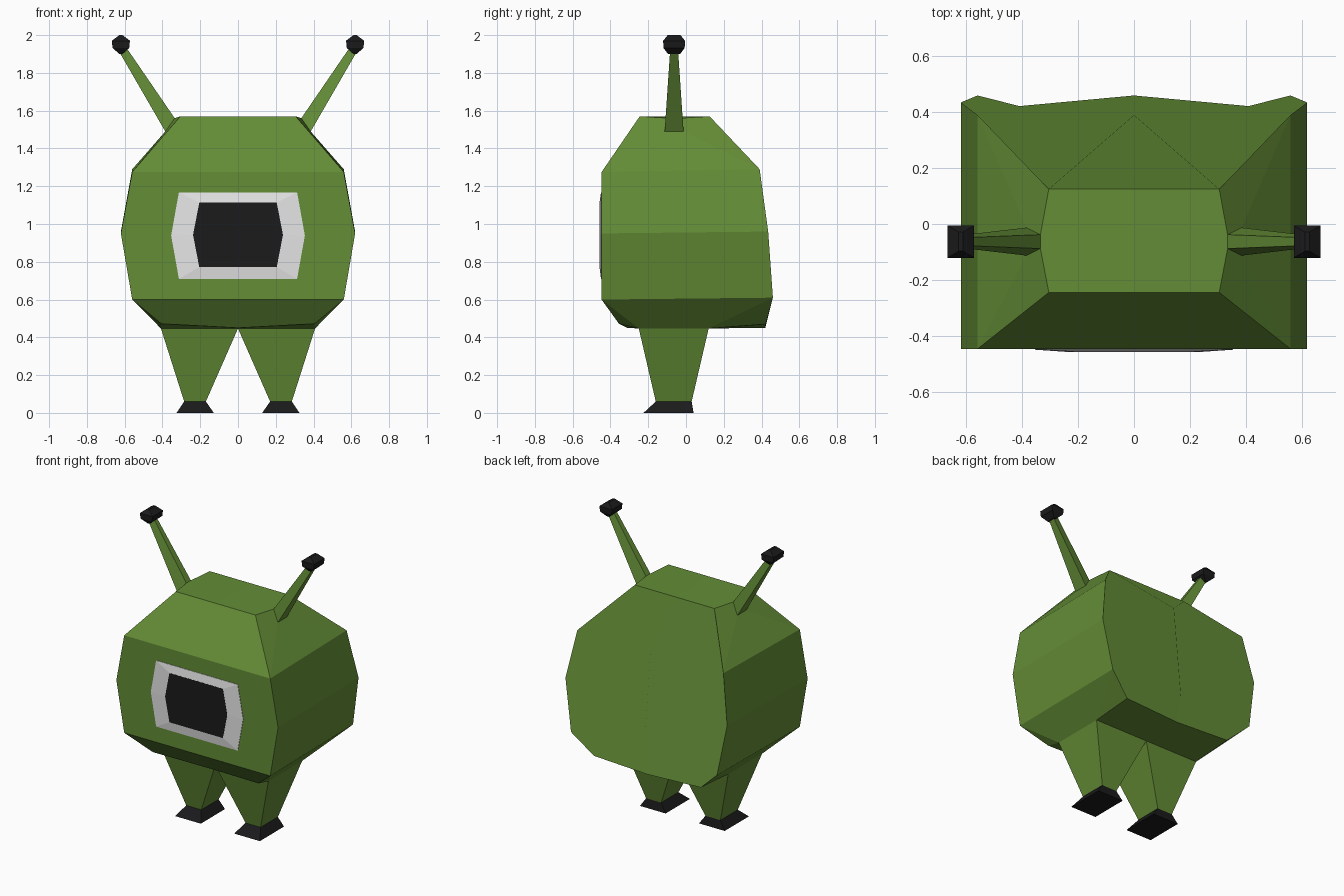
import bpy, bmesh

if "Cube" in bpy.data.objects:
    bpy.data.objects.remove(bpy.data.objects["Cube"])


def material(name, rgb):
    m = bpy.data.materials.new(name)
    m.diffuse_color = (*rgb, 1.0)
    m.use_nodes = True
    m.node_tree.nodes["Principled BSDF"].inputs["Base Color"].default_value = m.diffuse_color
    return m


GREEN = material("leaf green", (0.127, 0.266, 0.037))
BLACK = material("near black", (0.0105, 0.0105, 0.0115))
GREY = material("light grey", (0.82, 0.82, 0.82))


def make(name, verts, faces, mat):
    """Flat shaded mesh object with outward normals."""
    bm = bmesh.new()
    vs = [bm.verts.new(v) for v in verts]
    for f in faces:
        bm.faces.new([vs[i] for i in f])
    bmesh.ops.recalc_face_normals(bm, faces=bm.faces)
    me = bpy.data.meshes.new(name)
    bm.to_mesh(me)
    bm.free()
    me.materials.append(mat)
    ob = bpy.data.objects.new(name, me)
    bpy.context.collection.objects.link(ob)
    return ob


def mirror(ob, merge=False):
    m = ob.modifiers.new("mirror", 'MIRROR')
    m.use_mirror_merge = merge
    m.merge_threshold = 0.0005
    return ob


def loft(name, rings, mat, cap_start=False, cap_end=False):
    """Join rings of equal length, with optional end caps."""
    n = len(rings[0])
    faces = [(r * n + i, r * n + (i + 1) % n, (r + 1) * n + (i + 1) % n, (r + 1) * n + i)
             for r in range(len(rings) - 1) for i in range(n)]
    last = (len(rings) - 1) * n
    if cap_start:
        faces.append(tuple(range(n)))
    if cap_end:
        faces.append(tuple(range(last, last + n)))
    return make(name, [v for r in rings for v in r], faces, mat)


def rect(x0, x1, y0, y1, z):
    return [(x0, y0, z), (x1, y0, z), (x1, y1, z), (x0, y1, z)]


AY = -0.063       # antenna y position
FY = -0.447       # front plane
antenna_root = [(0.335, AY - 0.025, 1.56), (0.335, AY + 0.025, 1.56),
                (0.385, AY + 0.05, 1.49), (0.385, AY - 0.05, 1.49)]
leg_top = rect(0.0, 0.408, -0.25, 0.12, 0.447)

# Body: right half with openings for antenna, leg and visor, mirrored across x = 0
body = [
    (0, -0.245, 1.57), (0.305, -0.245, 1.57),      # 0-1 top front
    (0, 0.125, 1.57), (0.305, 0.125, 1.57),        # 2-3 top back
    (0, FY, 1.275), (0.56, FY, 1.275),             # 4-5 front shoulder
    (0.62, FY, 0.95), (0.56, FY, 0.60),            # 6-7 front side
    (0, FY, 0.60),                                 # 8 front low centre
    (0.405, -0.355, 0.472), (0, -0.31, 0.45),      # 9-10 bottom front
    (0, 0.39, 1.29), (0.56, 0.39, 1.29),           # 11-12 back shoulder
    (0.62, 0.435, 0.96), (0.56, 0.46, 0.61),       # 13-14 back side
    (0, 0.46, 0.61),                               # 15 back low centre
    (0.41, 0.422, 0.47), (0, 0.42, 0.45),          # 16-17 bottom back
    (0, FY, 0.71), (0.313, FY, 0.71), (0.354, FY, 0.939),
    (0.313, FY, 1.168), (0, FY, 1.168),            # 18-22 visor opening
] + antenna_root + leg_top                         # 23-26, 27-30
body_faces = [
    (0, 1, 23, 24, 3, 2),                                # top
    (1, 0, 4, 5),                                        # front slope
    (4, 5, 6, 7, 8, 18, 19, 20, 21, 22),                 # front
    (8, 7, 9, 10),                                       # front chin
    (1, 23, 26, 5), (26, 25, 12, 5), (25, 24, 3, 12),    # upper side
    (5, 6, 13, 12), (6, 7, 14, 13),                      # side
    (7, 9, 28), (7, 28, 29, 14), (14, 29, 16),           # lower side
    (9, 10, 27, 28), (29, 30, 17, 16),                   # bottom
    (2, 3, 12, 13, 14, 16, 17, 15, 11),                  # back
]
mirror(make("body", body, body_faces, GREEN), True)


# Visor: grey sloping frame around a dark screen
def visor_ring(w_mid, w_end, z0, z1, y):
    zm = (z0 + z1) / 2
    return [(-w_end, y, z0), (w_end, y, z0), (w_mid, y, zm),
            (w_end, y, z1), (-w_end, y, z1), (-w_mid, y, zm)]


inner = visor_ring(0.238, 0.205, 0.772, 1.113, -0.458)
rim = visor_ring(0.354, 0.313, 0.71, 1.168, -0.450)
loft("visor_frame", [visor_ring(0.354, 0.313, 0.71, 1.168, FY), rim, inner], GREY)
screen = [visor_ring(0.238, 0.205, 0.772, 1.113, y) for y in (-0.457, -0.459)]
loft("visor_screen", screen, BLACK, cap_end=True)

# Legs and feet
ankle = rect(0.17, 0.285, -0.16, 0.03, 0.06)
mirror(loft("leg", [ankle, leg_top], GREEN))
mirror(loft("foot", [rect(0.128, 0.325, -0.225, 0.04, 0.0), ankle], BLACK, cap_start=True))

# Antennae with faceted tips
mirror(loft("antenna", [antenna_root, [
    (0.585, AY - 0.015, 1.925), (0.585, AY + 0.015, 1.925),
    (0.625, AY + 0.022, 1.905), (0.625, AY - 0.022, 1.905)]], GREEN))
mirror(loft("antenna_tip", [
    rect(0.62 - w, 0.62 + w, AY - d, AY + d, z)
    for w, d, z in ((0.008, 0.032, 1.90), (0.044, 0.056, 1.932),
                    (0.048, 0.058, 1.970), (0.008, 0.034, 2.0))], BLACK, True, True))
